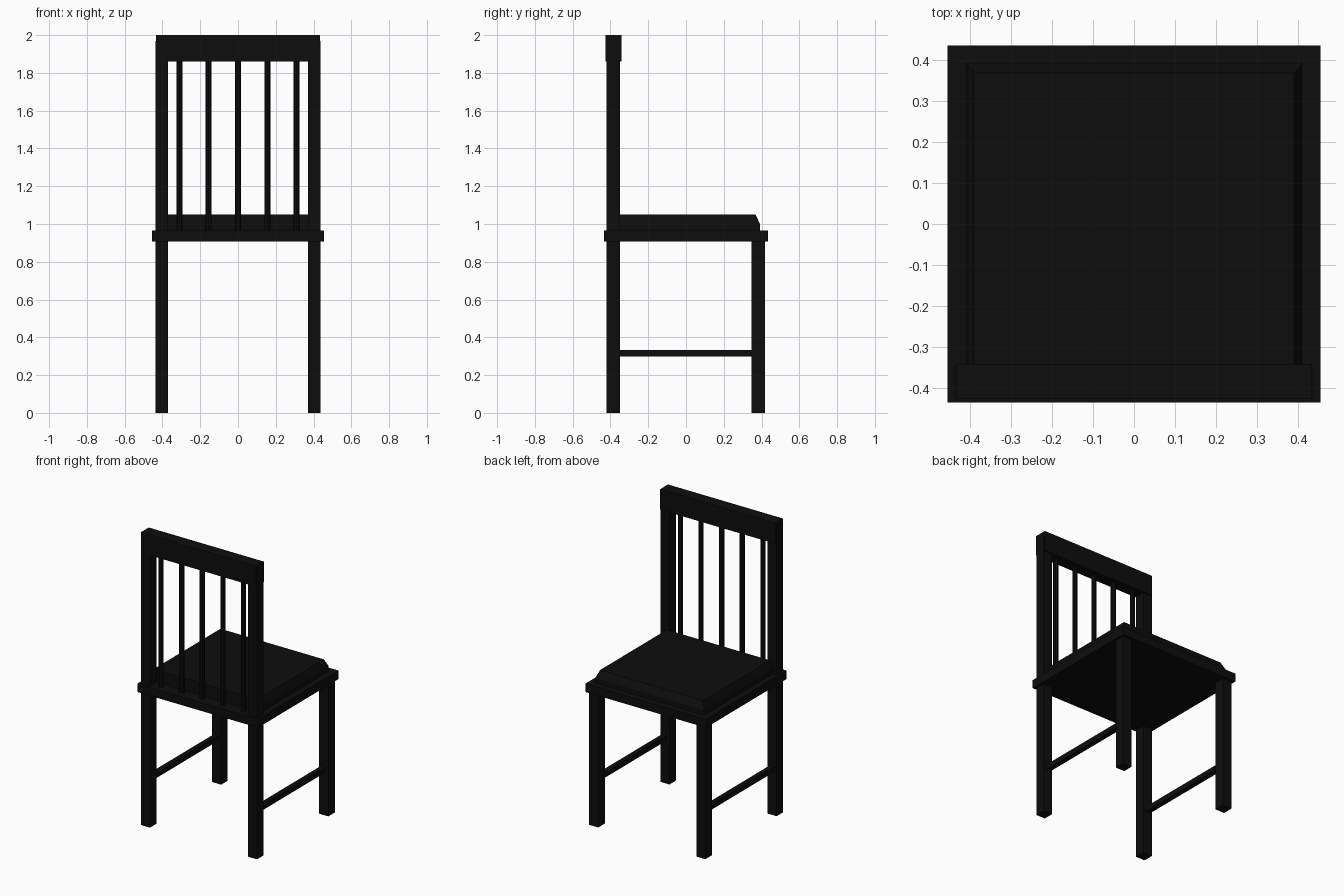
import bpy, bmesh

if "Cube" in bpy.data.objects:
    bpy.data.objects.remove(bpy.data.objects["Cube"])

black = bpy.data.materials.new("black paint")
black.diffuse_color = (0.004, 0.004, 0.004, 1)
black.use_nodes = True
black.node_tree.nodes["Principled BSDF"].inputs["Base Color"].default_value = black.diffuse_color


def finish(name, bm):
    bmesh.ops.recalc_face_normals(bm, faces=bm.faces)
    me = bpy.data.meshes.new(name)
    bm.to_mesh(me)
    bm.free()
    me.materials.append(black)
    ob = bpy.data.objects.new(name, me)
    bpy.context.collection.objects.link(ob)
    return ob


def box(name, x, y, z):
    """Box from (min, max) ranges on each axis."""
    bm = bmesh.new()
    bmesh.ops.create_cube(bm, size=1)
    for v in bm.verts:
        v.co = [r[0] if c < 0 else r[1] for c, r in zip(v.co, (x, y, z))]
    return finish(name, bm)


# Seat frame
box("seat_frame", (-0.455, 0.455), (-0.435, 0.435), (0.908, 0.965))

# Cushion: straight base, sloped upper edge on the sides and the open end
bm = bmesh.new()
rings = []
for hw, y1, z in ((0.41, 0.392, 0.96), (0.41, 0.392, 1.0), (0.39, 0.368, 1.05)):
    rings.append([bm.verts.new(p) for p in
                  ((-hw, -0.35, z), (hw, -0.35, z), (hw, y1, z), (-hw, y1, z))])
for a, b in zip(rings, rings[1:]):
    for i in range(4):
        j = (i + 1) % 4
        bm.faces.new((a[i], a[j], b[j], b[i]))
bm.faces.new(rings[0])
bm.faces.new(rings[-1])
finish("cushion", bm)

# Legs, back posts and side stretchers, mirrored in x
for s, side in ((-1, "left"), (1, "right")):
    xr = tuple(sorted((s * 0.37, s * 0.438)))
    box(side + "_back_post", xr, (-0.42, -0.35), (0, 1.97))
    box(side + "_seat_leg", xr, (0.347, 0.417), (0, 0.92))
    xs = tuple(sorted((s * 0.387, s * 0.421)))
    box(side + "_stretcher", xs, (-0.36, 0.355), (0.298, 0.333))

# Top rail of the backrest
box("top_rail", (-0.434, 0.434), (-0.426, -0.342), (1.86, 2.0))

# Backrest spindles
for i in range(5):
    bm = bmesh.new()
    bmesh.ops.create_cone(bm, cap_ends=True, segments=8, radius1=0.016,
                          radius2=0.016, depth=0.93)
    bmesh.ops.translate(bm, verts=bm.verts, vec=((i - 2) * 0.155, -0.385, 1.415))
    finish("spindle_%d" % (i + 1), bm)
